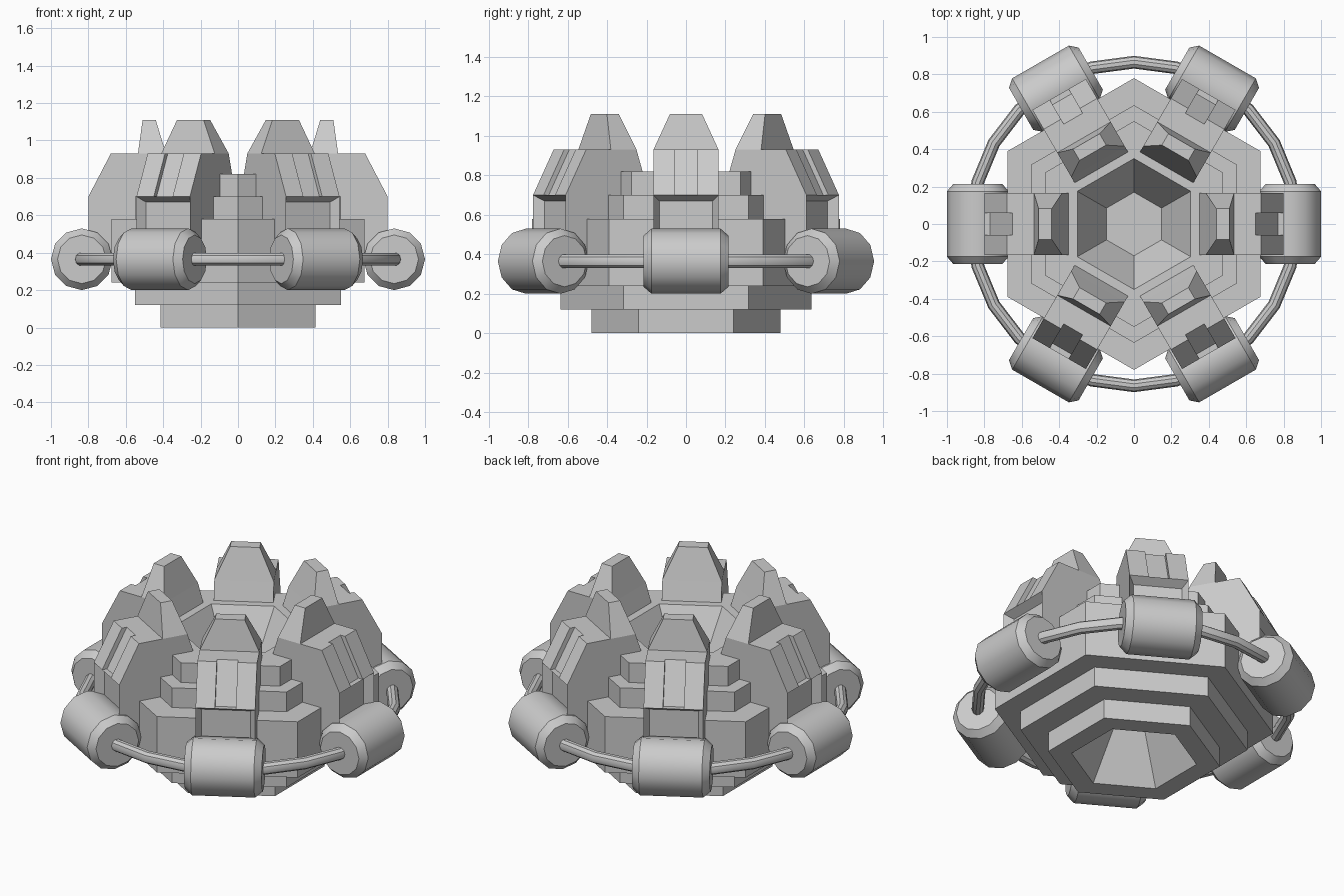
import bpy, bmesh, math
from mathutils import Matrix, Vector

if "Cube" in bpy.data.objects:
    bpy.data.objects.remove(bpy.data.objects["Cube"])


def make(name, bm, smooth=False):
    bmesh.ops.recalc_face_normals(bm, faces=bm.faces)
    me = bpy.data.meshes.new(name)
    bm.to_mesh(me)
    bm.free()
    ob = bpy.data.objects.new(name, me)
    bpy.context.collection.objects.link(ob)
    if smooth:
        bpy.ops.object.select_all(action='DESELECT')
        bpy.context.view_layer.objects.active = ob
        ob.select_set(True)
        bpy.ops.object.shade_smooth_by_angle(angle=math.radians(35))
    return ob


def loft(bm, rings, caps=True):
    """Join successive closed rings of points with quads."""
    vs = [[bm.verts.new(p) for p in ring] for ring in rings]
    n = len(vs[0])
    for a, b in zip(vs, vs[1:]):
        for i in range(n):
            j = (i + 1) % n
            bm.faces.new((a[i], a[j], b[j], b[i]))
    if caps:
        bm.faces.new(vs[0])
        bm.faces.new(vs[-1])


def slab(bm, profile, y0, y1):
    """Extrude an (r, z) profile sideways."""
    loft(bm, [[(r, y, z) for r, z in profile] for y in (y0, y1)])


def hexring(radius, z):
    return [(radius * math.cos(math.radians(30 + 60 * k)),
             radius * math.sin(math.radians(30 + 60 * k)), z) for k in range(6)]


def rect(r0, r1, w, z):
    return [(r0, -w, z), (r1, -w, z), (r1, w, z), (r0, w, z)]


# stepped hexagonal hull with a funnel in the top and the underside
hull = [(.17, .28), (.35, 0), (.48, 0), (.48, .12), (.635, .12), (.635, .24),
        (.78, .24), (.78, .58), (.635, .58), (.635, .70), (.55, .70),
        (.55, .82), (.35, .82), (.17, .54)]
bm = bmesh.new()
loft(bm, [hexring(r, z) for r, z in hull])
make("stepped_hull", bm)

W, G = .165, .058  # fin half width, groove half width
for k in range(6):
    turn = Matrix.Rotation(math.radians(60 * k), 4, 'Z')

    # fin body with a recess in the lower outer face
    bm = bmesh.new()
    slab(bm, [(.33, .76), (.385, .93), (.65, .93), (.77, .70), (.80, .70),
              (.80, .36), (.45, .36)], -W, W)
    bm.normal_update()
    bmesh.ops.recalc_face_normals(bm, faces=bm.faces)
    outer = [f for f in bm.faces if all(abs(v.co.x - .80) < 1e-4 for v in f.verts)]
    bmesh.ops.inset_region(bm, faces=outer, thickness=.042, depth=-.05)
    make(f"fin_body_{k}", bm).matrix_world = turn

    # raised strips either side of the groove
    bm = bmesh.new()
    for s in (-1, 1):
        slab(bm, [(.65, .93), (.68, .93), (.80, .70), (.77, .70)], s * G, s * W)
    make(f"fin_strips_{k}", bm).matrix_world = turn

    # tapered peak on top of the fin
    bm = bmesh.new()
    loft(bm, [rect(.385, .535, W, .93), rect(.44, .51, .082, 1.11)])
    make(f"fin_peak_{k}", bm).matrix_world = turn

    # chamfered canister lying across the fin
    bm = bmesh.new()
    rings = []
    for y, r in ((-.215, .13), (-.175, .165), (.175, .165), (.215, .13)):
        rings.append([(.835 + r * math.cos(math.tau * i / 12), y,
                       .365 + r * math.sin(math.tau * i / 12)) for i in range(12)])
    loft(bm, rings)
    make(f"canister_{k}", bm, True).matrix_world = turn

# pipe ring threading the canisters
bm = bmesh.new()
rings = []
for i in range(25):
    a = math.tau * i / 24
    ring = []
    for j in range(10):
        b = math.tau * j / 10
        r = .865 + .034 * math.cos(b)
        ring.append((r * math.cos(a), r * math.sin(a), .365 + .036 * math.sin(b)))
    rings.append(ring)
loft(bm, rings, caps=False)
bmesh.ops.remove_doubles(bm, verts=bm.verts, dist=1e-4)
make("pipe_ring", bm, True)
